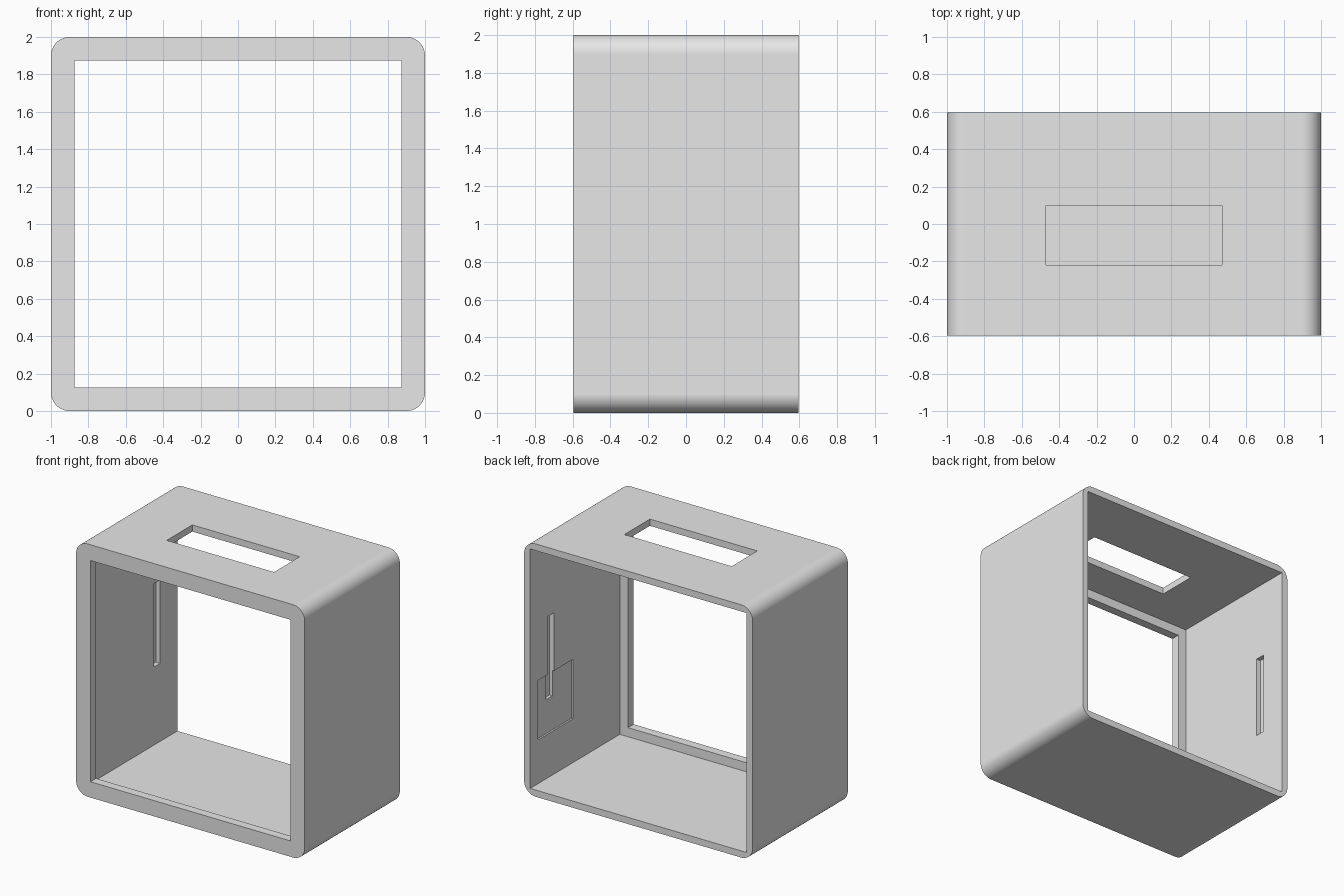
import bpy
import bmesh

W, D, H = 2.0, 1.19, 2.0      # outer size
WALL, LIP, LIP_DEPTH = 0.053, 0.125, 0.07
RADIUS = 0.1

cube = bpy.data.objects.get("Cube")
if cube:
    bpy.data.objects.remove(cube, do_unlink=True)

grey = bpy.data.materials.new("light_grey")
grey.use_nodes = True
grey.diffuse_color = (0.8, 0.8, 0.8, 1)
grey.node_tree.nodes["Principled BSDF"].inputs["Base Color"].default_value = (0.8, 0.8, 0.8, 1)


def box(name, x, y, z, radius=0):
    """Box between (min, max) ranges, optionally rounding the edges along y."""
    bm = bmesh.new()
    bmesh.ops.create_cube(bm, size=1)
    for v in bm.verts:
        v.co = [r[0] if c < 0 else r[1] for c, r in zip(v.co, (x, y, z))]
    if radius:
        edges = [e for e in bm.edges
                 if abs(e.verts[0].co.y - e.verts[1].co.y) > 0.01]
        bmesh.ops.bevel(bm, geom=edges, offset=radius, segments=12,
                        profile=0.5, affect='EDGES')
    bmesh.ops.recalc_face_normals(bm, faces=bm.faces)
    mesh = bpy.data.meshes.new(name)
    bm.to_mesh(mesh)
    bm.free()
    mesh.materials.append(grey)
    obj = bpy.data.objects.new(name, mesh)
    bpy.context.scene.collection.objects.link(obj)
    return obj


# Rounded outer block
front, back = -D / 2, D / 2
half = W / 2
frame = box("frame_shell", (-half, half), (front, back), (0, H), RADIUS)

inner = half - WALL
gap = half - LIP
cutters = [
    # Cavity open at the back, and the smaller opening in the front lip
    box("cavity_cutter", (-inner, inner), (front + LIP_DEPTH, back + 0.1), (WALL, H - WALL)),
    box("opening_cutter", (-gap, gap), (front - 0.1, 0), (LIP, H - LIP)),
    # Slot through the top
    box("top_slot_cutter", (-0.47, 0.47), (-0.22, 0.10), (H - 0.2, H + 0.1)),
    # Shallow square pocket in one side wall
    box("pocket_cutter", (inner - 0.05, inner + 0.013), (0.06, 0.50), (0.40, 0.87)),
]
# Blind upright grooves in both side walls
for side in (-1, 1):
    xs = sorted((side * (inner - 0.06), side * (inner + 0.037)))
    cutters.append(box("groove_cutter", xs, (0.30, 0.38), (0.67, 1.33)))

# Cut everything out, then drop the cutters
bpy.context.view_layer.objects.active = frame
frame.select_set(True)
for cutter in cutters:
    cutter.hide_render = True
    mod = frame.modifiers.new("cut", 'BOOLEAN')
    mod.operation = 'DIFFERENCE'
    mod.solver = 'EXACT'
    mod.object = cutter
    bpy.ops.object.modifier_apply(modifier=mod.name)
for cutter in cutters:
    bpy.data.objects.remove(cutter, do_unlink=True)

# Smooth rounded corners, crisp edges elsewhere
bpy.ops.object.shade_smooth_by_angle()
weighted = frame.modifiers.new("weighted_normals", 'WEIGHTED_NORMAL')
weighted.keep_sharp = True
